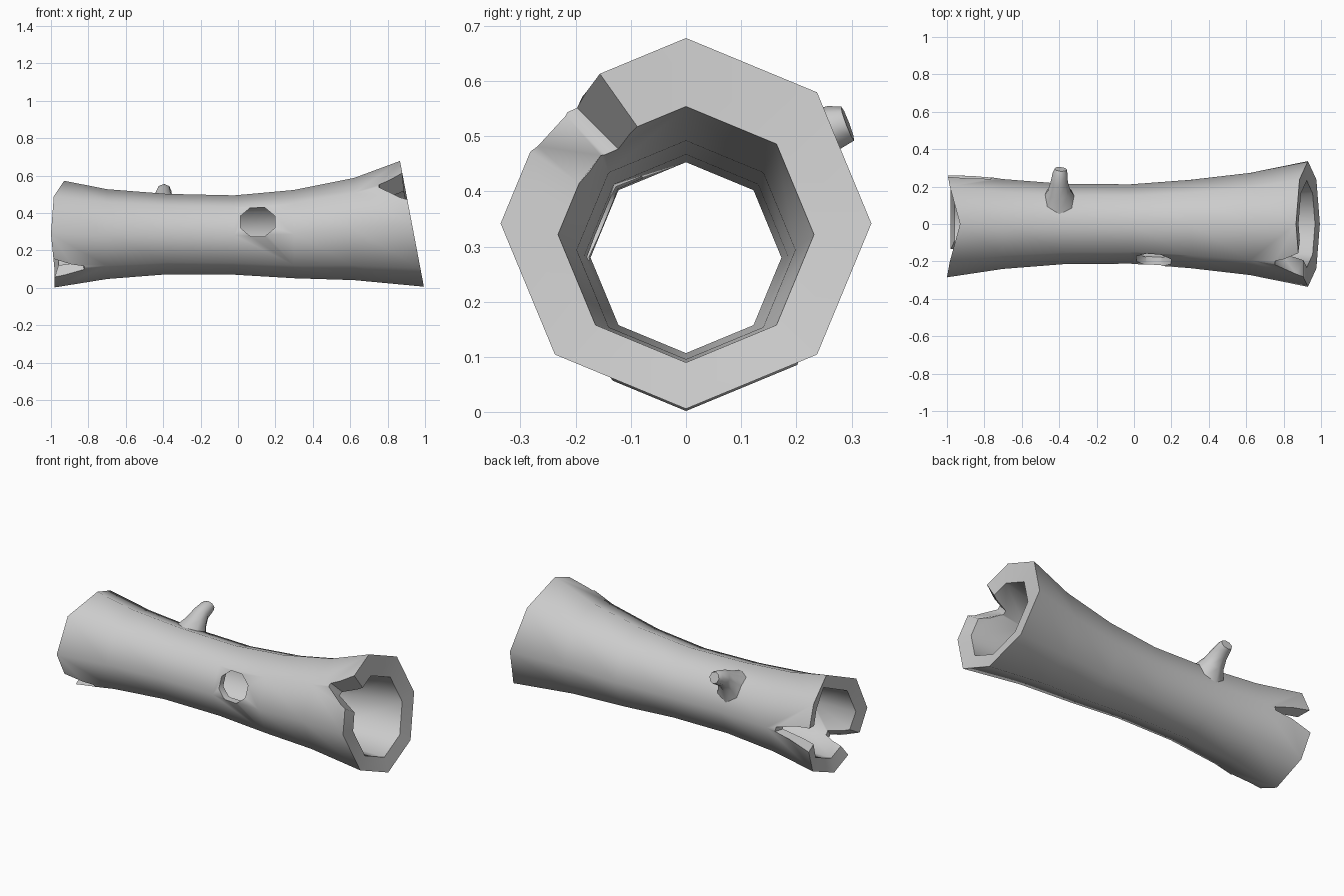
import bpy, bmesh, math
from mathutils import Vector

if "Cube" in bpy.data.objects:
    bpy.data.objects.remove(bpy.data.objects["Cube"])

SIDES = 8


def new_object(name, bm):
    bmesh.ops.recalc_face_normals(bm, faces=bm.faces[:])
    me = bpy.data.meshes.new(name)
    bm.to_mesh(me)
    bm.free()
    ob = bpy.data.objects.new(name, me)
    bpy.context.collection.objects.link(ob)
    return ob


def bridge(bm, a, b):
    n = len(a)
    for k in range(n):
        bm.faces.new((a[k], a[(k + 1) % n], b[(k + 1) % n], b[k]))


# Hollow log: stations are (x, centre z, radius)
outer = [(-.98, .295, .285), (-.7, .295, .24), (-.38, .295, .215), (-.02, .29, .212),
         (.3, .295, .236), (.62, .322, .273), (.93, .35, .336)]
inner = [(-.98, .295, .205), (-.7, .292, .19), (-.38, .289, .176), (-.02, .288, .173),
         (.3, .29, .185), (.62, .302, .198), (.92, .33, .232)]
left_rim = [-1.0, -.985, -.93, -.985, -1.0, -.98, -.98, -.98]


def log_rings(bm, stations, inset):
    rings = []
    for i, (x, zc, r) in enumerate(stations):
        ring = []
        for k in range(SIDES):
            a = math.tau * k / SIDES
            px, z = x, zc + r * math.sin(a)
            if i == 0:
                px = left_rim[k] + inset
            elif i == len(stations) - 1:
                px = x - .19 * (z - .35)
            ring.append(bm.verts.new((px, r * math.cos(a), z)))
        rings.append(ring)
    return rings


bm = bmesh.new()
out = log_rings(bm, outer, 0)
inn = log_rings(bm, inner, .02)
for rings in (out, inn):
    for a, b in zip(rings, rings[1:]):
        bridge(bm, a, b)
bridge(bm, out[0], inn[0])
bridge(bm, out[-1], inn[-1])
log = new_object("hollow_log", bm)


# Cutters for split ends: V wedges, widening outward from the axis
def wedge(name, apex, end, half, angle, zc):
    a = math.radians(angle)
    u = Vector((0, math.cos(a), math.sin(a)))
    t = Vector((0, -math.sin(a), math.cos(a)))
    far = end + (end - apex)
    bm = bmesh.new()
    rings = []
    for rad, s, back in ((.08, .55, .04), (.45, 1.25, -.04)):
        ap = apex + back * (1 if end > apex else -1)
        pts = [(ap, -.012), (ap, .012), (end, half * s), (far, half * s * 1.5),
               (far, -half * s * 1.5), (end, -half * s)]
        rings.append([bm.verts.new(Vector((x, 0, zc)) + u * rad + t * w) for x, w in pts])
    bridge(bm, *rings)
    for r in rings:
        bm.faces.new(r)
    return new_object(name, bm)


cutters = [wedge("right_split", .76, .92, .115, 135, .345),
           wedge("left_back_split", -.76, -1.0, .08, 2, .295),
           wedge("left_front_split", -.82, -.99, .08, 225, .295)]

# Cutter for the knot hole through the front wall
bm = bmesh.new()
rings = [[bm.verts.new((.105 + .1 * math.cos(math.tau * (k + .5) / 8), y,
                        .36 + .083 * math.sin(math.tau * (k + .5) / 8))) for k in range(8)]
         for y in (-.4, -.08)]
bridge(bm, *rings)
for r in rings:
    bm.faces.new(r)
cutters.append(new_object("knot_hole", bm))

bpy.context.view_layer.objects.active = log
for c in cutters:
    c.hide_render = True
    m = log.modifiers.new(c.name, 'BOOLEAN')
    m.operation, m.solver, m.object = 'DIFFERENCE', 'EXACT', c
    bpy.ops.object.modifier_apply(modifier=m.name)
    bpy.data.objects.remove(c)

# Broken branch stub on the upper back: (centre, axis, radius)
path = [((-.4, .124, .419), (0, 1, 1), .1), ((-.4, .175, .47), (0, 1, .9), .062),
        ((-.4, .225, .508), (0, 1, .6), .046), ((-.395, .27, .525), (.1, 1, .35), .04),
        ((-.392, .293, .531), (.1, 1, .38), .033)]
bm = bmesh.new()
rings = []
for c, d, r in path:
    d = Vector(d).normalized()
    side = Vector((1, 0, 0)) - d * d.x
    side.normalize()
    up = d.cross(side)
    rings.append([bm.verts.new(Vector(c) + r * (side * math.cos(math.tau * k / 8)
                                                + up * math.sin(math.tau * k / 8)))
                  for k in range(8)])
for a, b in zip(rings, rings[1:]):
    bridge(bm, a, b)
bm.faces.new(rings[0])
bm.faces.new(rings[-1])
stub = new_object("branch_stub", bm)

# Rest on the ground and smooth the bark
for ob in (log, stub):
    ob.location.z -= .008
    bpy.ops.object.select_all(action='DESELECT')
    ob.select_set(True)
    bpy.context.view_layer.objects.active = ob
    bpy.ops.object.shade_smooth_by_angle(angle=math.radians(60))
